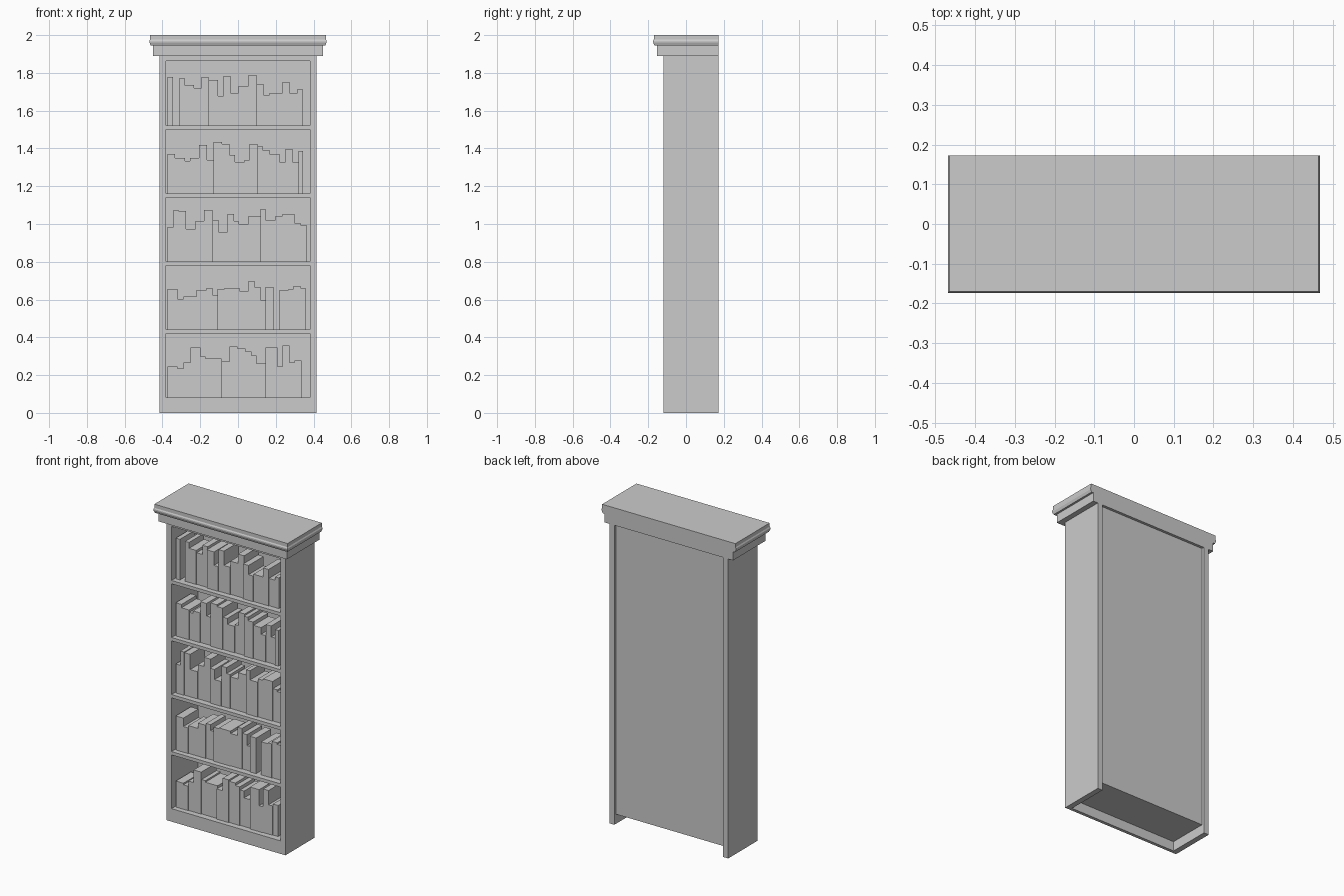
import bpy, bmesh

W, FRONT, BACK = 0.415, -0.12, 0.172      # body half width, front and back planes
INNER = 0.38                              # half width of the openings
BODY_TOP = 1.89
BASE, PITCH, SHELF = 0.082, 0.36, 0.021   # first shelf top, spacing, thickness


def add_mesh(name, bm):
    bmesh.ops.recalc_face_normals(bm, faces=bm.faces)
    me = bpy.data.meshes.new(name)
    bm.to_mesh(me)
    bm.free()
    ob = bpy.data.objects.new(name, me)
    bpy.context.collection.objects.link(ob)
    return ob


def box_into(bm, x0, x1, y0, y1, z0, z1):
    vs = bmesh.ops.create_cube(bm, size=1)["verts"]
    for v in vs:
        v.co = (x1 if v.co.x > 0 else x0,
                y1 if v.co.y > 0 else y0,
                z1 if v.co.z > 0 else z0)


def box(name, *dims):
    bm = bmesh.new()
    box_into(bm, *dims)
    return add_mesh(name, bm)


# side panels
for side, s in (("left", -1), ("right", 1)):
    x0, x1 = sorted((s * INNER, s * W))
    box(side + "_side_panel", x0, x1, FRONT, BACK, 0, BODY_TOP)

# recessed back panel, front plinth and top rail
box("back_panel", -INNER, INNER, 0.142, 0.155, 0.06, BODY_TOP)
box("front_plinth", -INNER, INNER, FRONT, -0.1, 0, BASE - SHELF)
box("top_board", -INNER, INNER, FRONT, 0.142, 1.863, BODY_TOP)

# shelves
for i in range(5):
    z = BASE + i * PITCH
    box(f"shelf_{i + 1}", -INNER, INNER, FRONT, 0.142, z - SHELF, z)

# crown moulding: profile of (overhang, height), mitred on three sides, flush at the back
profile = [(0.034, 1.89), (0.034, 1.945), (0.047, 1.945), (0.054, 1.962),
           (0.054, 1.97), (0.05, 1.977), (0.05, 2.0)]
bm = bmesh.new()
rings = []
for o, z in profile:
    rings.append([bm.verts.new(p) for p in (
        (-W - o, BACK, z), (-W - o, FRONT - o, z), (W + o, FRONT - o, z), (W + o, BACK, z))])
for a, b in zip(rings, rings[1:]):
    for k in range(4):
        n = (k + 1) % 4
        bm.faces.new((a[k], a[n], b[n], b[k]))
bm.faces.new(rings[0])
bm.faces.new(rings[-1])
add_mesh("crown", bm)


# rows of books: right edges and heights in hundredths, height 0 leaves a gap
def book_row(level, edges, heights):
    bm = bmesh.new()
    z = BASE + level * PITCH
    left = -0.373
    for k, (e, h) in enumerate(zip(edges, heights)):
        right = e / 100
        if h:
            y = -0.088 + 0.004 * ((k // 2) % 3)
            box_into(bm, left, right, y, y + 0.15, z, z + h / 100)
        left = right
    add_mesh(f"books_row_{level + 1}", bm)


book_row(0, (-32, -28.8, -25.1, -19.8, -17.2, -8.7, -4.5, -.3, 4, 7.1, 9.8, 14.5, 20.9, 23.5, 27.2, 30, 33.6),
         (16.4, 15.4, 18.5, 26.5, 21.7, 20.7, 19, 27, 26, 24.4, 22.3, 18, 26.5, 16.4, 27.5, 18.5, 19.6))
book_row(1, (-32, -28.8, -22, -16.7, -13.5, -10.8, -7.1, .8, 5.6, 8.7, 11.9, 14.5, 18.8, 22, 26.7, 29.4, 33, 35.7),
         (21.5, 16.2, 17.5, 20.9, 22, 18.3, 21.5, 22, 20.4, 25.7, 22.5, 15.6, 22.5, 0, 20.9, 21.5, 23, 22))
book_row(2, (-34.1, -31.5, -27.5, -22.5, -18, -13.5, -10.3, -5.6, -2.1, .3, 5.6, 11.9, 14.5, 19.8, 23.5, 30, 33, 36.2),
         (18.3, 27.3, 26.8, 17.2, 21.5, 27.3, 22, 15.6, 25.2, 21.5, 19.9, 24, 27.8, 22, 24, 25, 20.4, 19.3))
book_row(3, (-33.3, -28, -25.4, -20.6, -16.4, -13, -8.5, -4.5, -1.6, 3.4, 6.1, 10.3, 13, 16.7, 22, 25.1, 28.8, 32, 34.4),
         (20.9, 18.8, 17.2, 18.8, 25.7, 17.8, 27.3, 26.2, 20.4, 16.7, 17.8, 26.2, 25.2, 23.1, 20.9, 16.7, 23.6, 16.7, 22.5))
book_row(4, (-34.4, -31, -28.3, -23.3, -19.3, -15.6, -10.6, -7.7, -4, .3, 5.6, 9.8, 13.5, 16.7, 23.5, 27.2, 31.5, 34.1),
         (25.7, 0, 25.2, 21.5, 19.9, 25.7, 24.1, 15.6, 26.2, 17.2, 20.9, 26.8, 22, 16.2, 17.2, 23, 17.2, 19.3))
